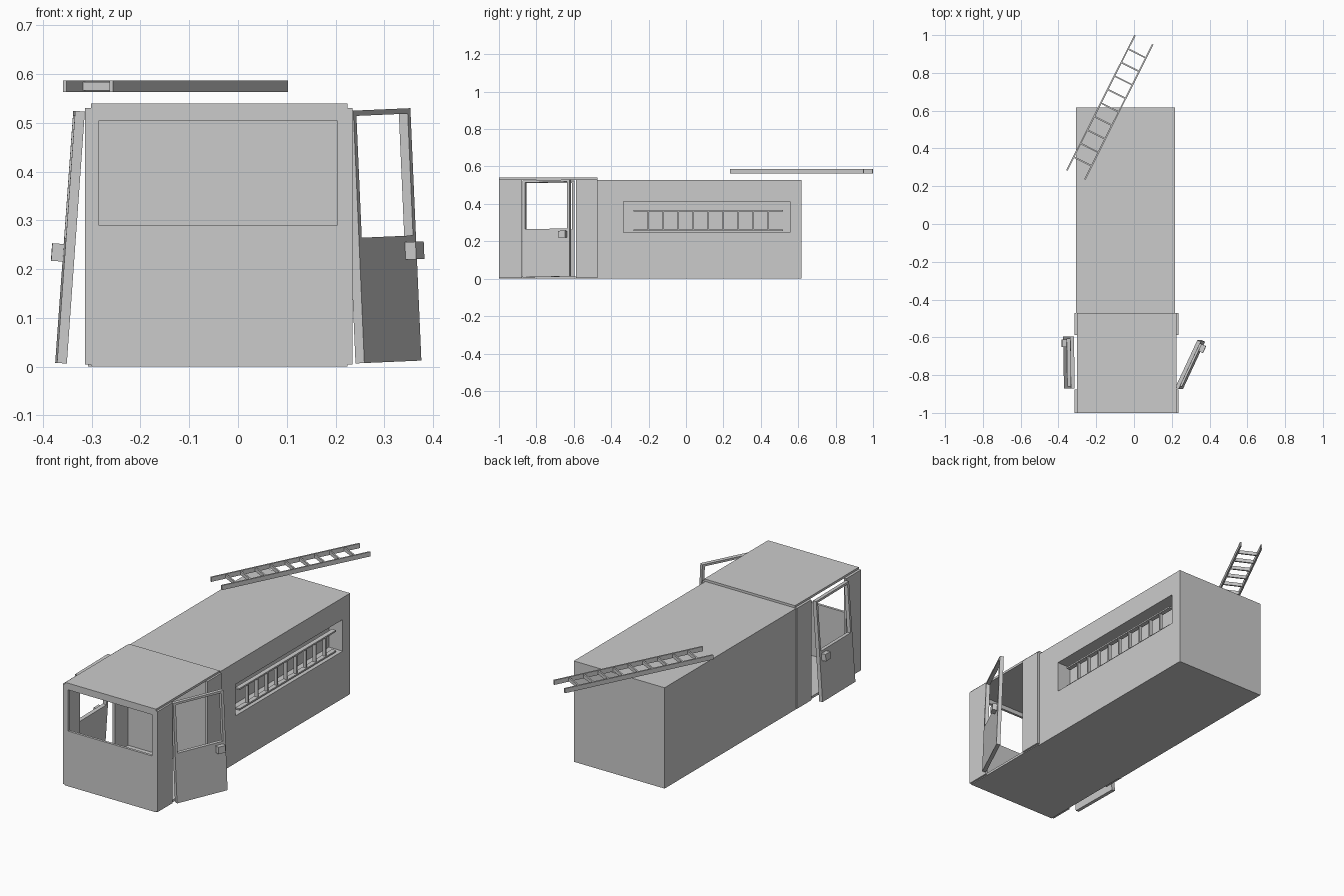
import bpy, bmesh
from math import radians
from mathutils import Matrix, Vector

if "Cube" in bpy.data.objects:
    bpy.data.objects.remove(bpy.data.objects["Cube"])


def finish(name, bm, matrix=Matrix.Identity(4)):
    bmesh.ops.recalc_face_normals(bm, faces=bm.faces)
    mesh = bpy.data.meshes.new(name)
    bm.to_mesh(mesh)
    bm.free()
    obj = bpy.data.objects.new(name, mesh)
    obj.matrix_world = matrix
    bpy.context.collection.objects.link(obj)
    return obj


def add_box(bm, x, y, z):
    size = (x[1] - x[0], y[1] - y[0], z[1] - z[0])
    mid = Vector((x[0] + x[1], y[0] + y[1], z[0] + z[1])) / 2
    m = Matrix.Translation(mid) @ Matrix.Diagonal((*size, 1))
    return bmesh.ops.create_cube(bm, size=1, matrix=m)["verts"]


def box(name, x, y, z):
    bm = bmesh.new()
    add_box(bm, x, y, z)
    return finish(name, bm)


def add_window_panel(bm, u, v, wu, wv, place, depth):
    """Flat panel u by v with a window wu by wv, extruded along depth."""
    def ring(a, b):
        pts = [(a[0], b[0]), (a[1], b[0]), (a[1], b[1]), (a[0], b[1])]
        return [bm.verts.new(place(*p)) for p in pts]
    outer, inner = ring(u, v), ring(wu, wv)
    faces = []
    for i in range(4):
        j = (i + 1) % 4
        faces.append(bm.faces.new((outer[i], outer[j], inner[j], inner[i])))
    new = bmesh.ops.extrude_face_region(bm, geom=faces, use_keep_orig=True)["geom"]
    verts = [g for g in new if isinstance(g, bmesh.types.BMVert)]
    bmesh.ops.translate(bm, verts=verts, vec=depth)


def ladder(name, matrix):
    bm = bmesh.new()
    for s in (-1, 1):
        add_box(bm, (-0.40, 0.40), sorted((s * 0.049, s * 0.057)), (-0.012, 0.012))
    for i in range(9):
        x = (i - 4) * 0.08
        add_box(bm, (x - 0.004, x + 0.004), (-0.05, 0.05), (-0.009, 0.009))
    return finish(name, bm, matrix)


def door(name, side, hinge, lean, swing):
    bm = bmesh.new()
    # frame and lower panel
    add_window_panel(bm, (0, 0.277), (0, 0.518), (0.014, 0.263), (0.257, 0.507),
                     lambda a, b: (-0.01, a, b), (0.02, 0, 0))
    # handle on the outer face
    add_box(bm, sorted((side * 0.005, side * 0.034)), (0.222, 0.262), (0.208, 0.244))
    m = (Matrix.Translation(hinge) @ Matrix.Rotation(radians(-side * lean), 4, 'Y')
         @ Matrix.Rotation(radians(-side * swing), 4, 'Z'))
    return finish(name, bm, m)


# rear body with a ladder recess in the right side
bm = bmesh.new()
add_box(bm, (-0.308, 0.218), (-0.48, 0.617), (0, 0.528))
bm.normal_update()
right = max(bm.faces, key=lambda f: f.calc_center_median().x)
bmesh.ops.inset_individual(bm, faces=[right], thickness=0.05)
mid = right.calc_center_median()
for v in right.verts:
    v.co.y = 0.555 if v.co.y > mid.y else -0.333
    v.co.z = 0.413 if v.co.z > mid.z else 0.248
pocket = bmesh.ops.extrude_discrete_faces(bm, faces=[right])["faces"]
bmesh.ops.translate(bm, verts=pocket[0].verts, vec=(-0.08, 0, 0))
finish("rear_body", bm)

# cab floor and roof
box("cab_floor", (-0.301, 0.225), (-0.999, -0.48), (0, 0.012))
box("cab_roof", (-0.301, 0.225), (-1.0, -0.472), (0.528, 0.54))

# cab front with windscreen opening
bm = bmesh.new()
add_window_panel(bm, (-0.301, 0.225), (0, 0.528), (-0.285, 0.203), (0.289, 0.505),
                 lambda a, b: (a, -1.0, b), (0, 0.013, 0))
finish("cab_front", bm)

# cab side panels in front of and behind the doors
for side, x in (("left", (-0.314, -0.301)), ("right", (0.222, 0.235))):
    box(side + "_front_panel", x, (-1.0, -0.877), (0.004, 0.53))
    box(side + "_rear_panel", x, (-0.588, -0.472), (0.004, 0.53))

# open doors
door("left_door", -1, (-0.361, -0.872, 0.007), 4.1, 0.8)
door("right_door", 1, (0.250, -0.870, 0.007), 2.5, 25)

# roof ladder and side ladder in the recess
ladder("roof_ladder", Matrix.Translation((-0.128, 0.617, 0.575))
       @ Matrix.Rotation(radians(63.3), 4, 'Z'))
ladder("side_ladder", Matrix.Translation((0.193, 0.119, 0.311))
       @ Matrix.Rotation(radians(90), 4, 'Z') @ Matrix.Rotation(radians(90), 4, 'X'))
